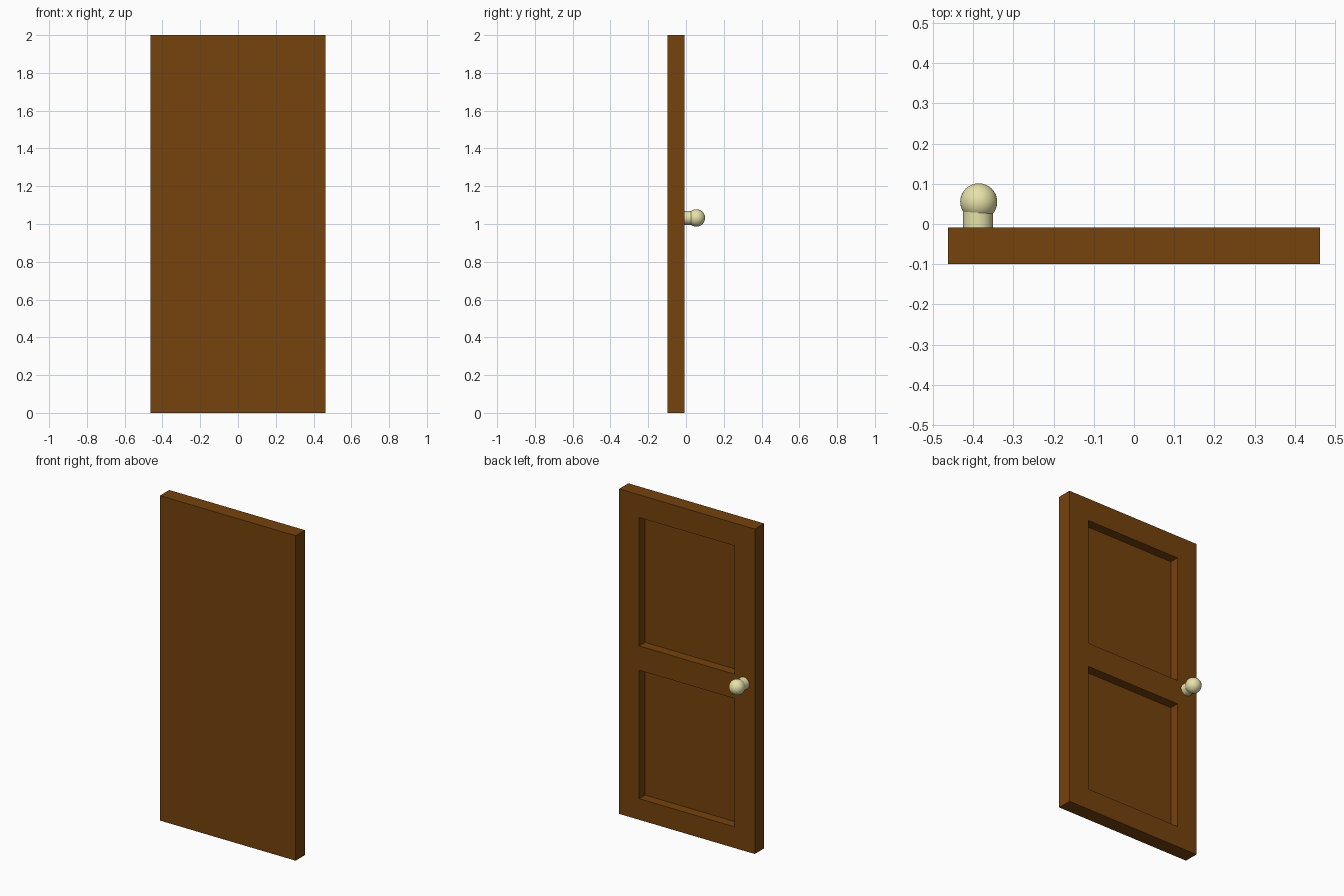
import bpy
import bmesh
import math
from mathutils import Matrix

if "Cube" in bpy.data.objects:
    bpy.data.objects.remove(bpy.data.objects["Cube"])


def material(name, color):
    m = bpy.data.materials.new(name)
    m.diffuse_color = color
    m.use_nodes = True
    m.node_tree.nodes["Principled BSDF"].inputs["Base Color"].default_value = m.diffuse_color
    return m


def finish(name, bm, mat):
    bmesh.ops.recalc_face_normals(bm, faces=bm.faces)
    me = bpy.data.meshes.new(name)
    bm.to_mesh(me)
    bm.free()
    me.materials.append(mat)
    ob = bpy.data.objects.new(name, me)
    bpy.context.collection.objects.link(ob)
    return ob


wood = material("wood", (0.18, 0.055, 0.004, 1))
brass = material("pale_brass", (0.80, 0.76, 0.40, 1))

FRONT, BACK, RECESS = -0.099, -0.009, 0.058
XS = (-0.462, -0.325, 0.325, 0.462)
ZS = (0, 0.13, 0.92, 1.07, 1.86, 2.0)

# Door slab: plain front, back face divided into stiles, rails and two panels
bm = bmesh.new()
bmesh.ops.create_cube(bm, size=1, matrix=Matrix.Translation((0, (FRONT + BACK) / 2, 1))
                      @ Matrix.Diagonal((XS[3] * 2, BACK - FRONT, 2, 1)))
cuts = [((x, 0, 0), (1, 0, 0)) for x in XS[1:3]] + [((0, 0, z), (0, 0, 1)) for z in ZS[1:5]]
for co, no in cuts:
    bmesh.ops.bisect_plane(bm, geom=bm.verts[:] + bm.edges[:] + bm.faces[:],
                           plane_co=co, plane_no=no)

# Sink the two panels into the back
for lo, hi in ((ZS[1], ZS[2]), (ZS[3], ZS[4])):
    panel = [f for f in bm.faces if f.normal.y > 0.9
             and abs(f.calc_center_median().x) < 0.1
             and lo < f.calc_center_median().z < hi]
    new = bmesh.ops.extrude_discrete_faces(bm, faces=panel)["faces"]
    bmesh.ops.translate(bm, vec=(0, -RECESS, 0), verts=[v for f in new for v in f.verts])
finish("door", bm, wood)


# Knob: neck and ball on the back
def smooth(ob):
    bpy.ops.object.select_all(action='DESELECT')
    ob.select_set(True)
    bpy.context.view_layer.objects.active = ob
    bpy.ops.object.shade_smooth_by_angle(angle=math.radians(40))


turn = Matrix.Rotation(math.radians(90), 4, 'X')

bm = bmesh.new()
bmesh.ops.create_cone(bm, cap_ends=True, segments=32, radius1=0.037, radius2=0.037, depth=0.06,
                      matrix=Matrix.Translation((-0.388, 0.012, 1.032)) @ turn)
smooth(finish("knob_neck", bm, brass))

bm = bmesh.new()
bmesh.ops.create_uvsphere(bm, u_segments=32, v_segments=16, radius=0.046,
                          matrix=Matrix.Translation((-0.386, 0.055, 1.032)) @ turn)
smooth(finish("knob_ball", bm, brass))
